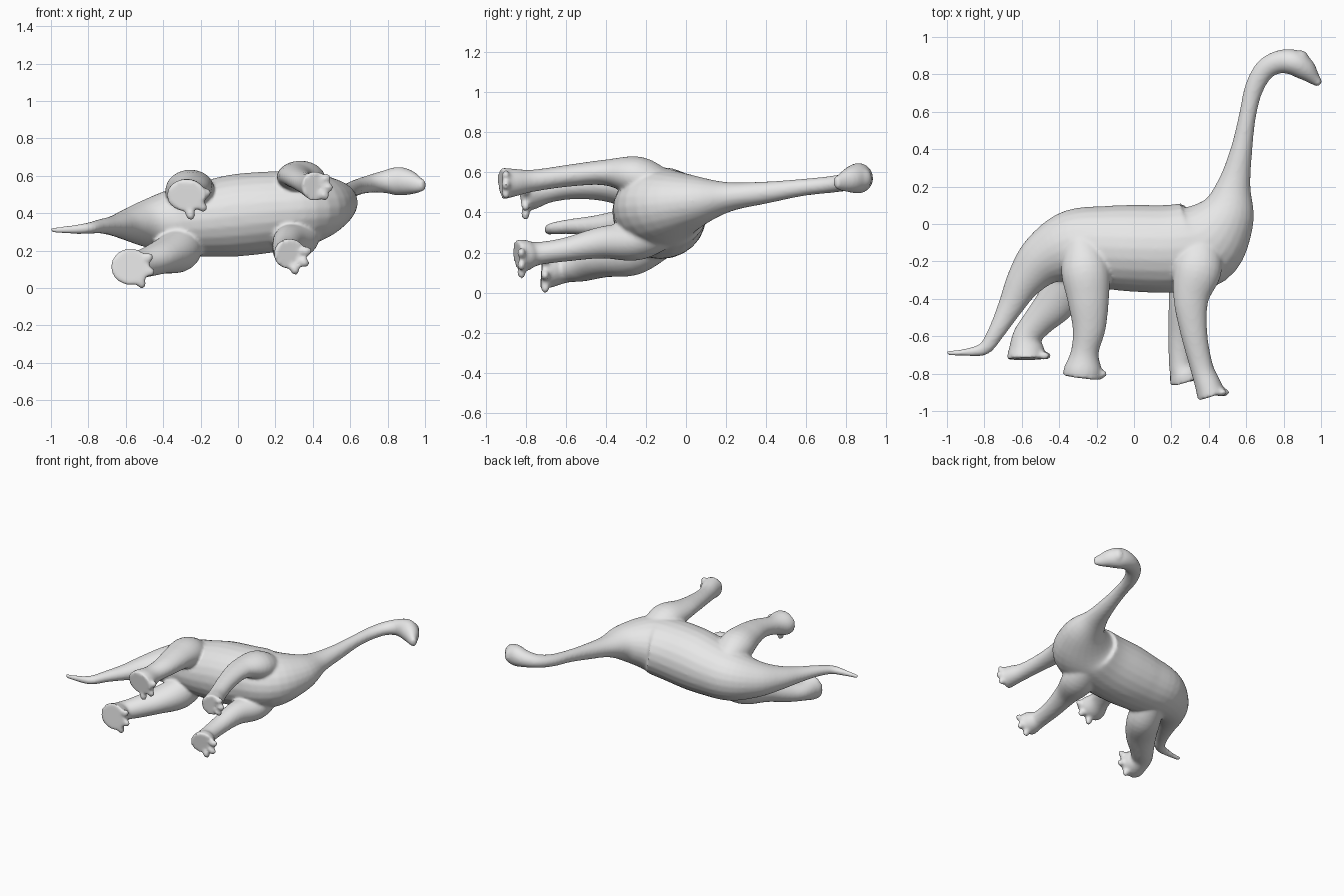
import bpy, bmesh, math
from mathutils import Vector, Matrix

if "Cube" in bpy.data.objects:
    bpy.data.objects.remove(bpy.data.objects["Cube"], do_unlink=True)

SIDES, STEPS = 24, 5


def spline(keys):
    """Catmull-Rom samples through (x, y, z, depth, width) keys."""
    k = [keys[0]] + keys + [keys[-1]]
    out = []
    for i in range(1, len(k) - 2):
        for s in range(STEPS):
            t = s / STEPS
            out.append([0.5 * (2 * b + (c - a) * t + (2 * a - 5 * b + 4 * c - d) * t * t
                               + (3 * b - a - 3 * c + d) * t ** 3)
                        for a, b, c, d in zip(*k[i - 1:i + 3])])
    return out + [list(keys[-1])]


def tube(bm, keys):
    """Closed tube of elliptical rings; width lies along z, depth across the path."""
    pts = spline(keys)
    pos = [Vector(p[:3]) for p in pts]
    rings = []
    for i, p in enumerate(pts):
        t = (pos[min(i + 1, len(pos) - 1)] - pos[max(i - 1, 0)]).normalized()
        u = t.cross(Vector((0, 0, 1))).normalized()
        v = u.cross(t)
        rings.append([bm.verts.new(pos[i] + u * p[3] * math.cos(a) + v * p[4] * math.sin(a))
                      for a in (2 * math.pi * j / SIDES for j in range(SIDES))])
    for a, b in zip(rings, rings[1:]):
        for j in range(SIDES):
            n = (j + 1) % SIDES
            bm.faces.new((a[j], a[n], b[n], b[j]))
    bm.faces.new(rings[0][::-1])
    bm.faces.new(rings[-1])


def blob(bm, centre, size, angle=0):
    """Ellipsoid turned about the y axis."""
    m = Matrix.Translation(centre) @ Matrix.Rotation(angle, 4, 'Y') @ Matrix.Diagonal((*size, 1))
    bmesh.ops.create_uvsphere(bm, u_segments=16, v_segments=10, radius=1, matrix=m)


# Tail, trunk, neck and head
trunk = [
    (-1.0, -.69, .31, .012, .014), (-.9, -.686, .312, .02, .022),
    (-.80, -.665, .32, .036, .03), (-.735, -.575, .33, .046, .038),
    (-.66, -.44, .333, .068, .055), (-.585, -.305, .338, .10, .085),
    (-.48, -.19, .345, .145, .13), (-.33, -.125, .357, .20, .18),
    (-.15, -.125, .372, .222, .205), (0, -.13, .39, .232, .22),
    (.20, -.132, .41, .235, .215), (.37, -.10, .43, .235, .195),
    (.49, .04, .455, .16, .135), (.535, .21, .478, .09, .075),
    (.575, .40, .50, .058, .055), (.607, .58, .525, .046, .043),
    (.64, .72, .54, .05, .042), (.695, .82, .555, .056, .046),
    (.77, .865, .567, .061, .058), (.85, .865, .572, .068, .076),
    (.91, .83, .565, .062, .068), (.96, .78, .553, .036, .046),
    (.995, .747, .55, .018, .028)]

# Legs: keys, toe direction in the sole, sole centre, reach
legs = [
    ([(-.28, -.12, .46, .10, .10), (-.26, -.25, .52, .13, .11), (-.245, -.40, .54, .112, .085),
      (-.24, -.55, .535, .09, .068), (-.262, -.68, .515, .074, .064),
      (-.272, -.77, .50, .10, .085), (-.278, -.82, .495, .105, .085)], -35, .115),
    ([(.36, -.10, .52, .10, .08), (.34, -.24, .58, .13, .10), (.305, -.40, .60, .095, .065),
      (.32, -.58, .585, .072, .055), (.36, -.76, .56, .062, .055),
      (.395, -.86, .55, .07, .07), (.415, -.918, .545, .078, .08)], -5, .075),
    ([(.34, -.12, .32, .10, .10), (.31, -.25, .26, .12, .10), (.27, -.42, .25, .085, .08),
      (.25, -.60, .215, .068, .06), (.25, -.74, .195, .064, .058),
      (.268, -.80, .187, .08, .078), (.28, -.84, .182, .09, .08)], -32, .095),
    ([(-.28, -.14, .26, .10, .10), (-.32, -.27, .20, .12, .115), (-.41, -.41, .165, .11, .09),
      (-.51, -.52, .13, .085, .075), (-.57, -.60, .117, .078, .068),
      (-.575, -.68, .113, .098, .09), (-.575, -.722, .115, .105, .10)], -15, .115)]

bm = bmesh.new()
tube(bm, trunk)
for keys, toe_angle, reach in legs:
    tube(bm, keys)
    # Three toes spread along the front edge of the sole
    x, y, z = keys[-1][:3]
    for spread in (-42, 0, 42):
        a = math.radians(toe_angle + spread)
        r = reach - .012
        blob(bm, (x + r * math.cos(a), y + .018, z + r * math.sin(a)), (.034, .022, .026), -a)

# Brow bump and belly swelling
blob(bm, (.89, .885, .57), (.045, .045, .055))
blob(bm, (.04, -.2, .395), (.24, .165, .19))
bmesh.ops.recalc_face_normals(bm, faces=bm.faces)

mesh = bpy.data.meshes.new("long_necked_dinosaur")
bm.to_mesh(mesh)
bm.free()
body = bpy.data.objects.new("long_necked_dinosaur", mesh)
bpy.context.collection.objects.link(body)

# Fuse the parts into a single soft skin
remesh = body.modifiers.new("fuse", 'REMESH')
remesh.mode = 'VOXEL'
remesh.voxel_size = .01
soften = body.modifiers.new("soften", 'SMOOTH')
soften.factor = .5
soften.iterations = 7

bpy.ops.object.select_all(action='DESELECT')
body.select_set(True)
bpy.context.view_layer.objects.active = body
for name in ("fuse", "soften"):
    bpy.ops.object.modifier_apply(modifier=name)

# Plain grey skin
grey = bpy.data.materials.new("plain_grey")
grey.use_nodes = True
colour = (.8, .8, .8, 1)
grey.diffuse_color = colour
grey.node_tree.nodes["Principled BSDF"].inputs["Base Color"].default_value = colour
body.data.materials.clear()
body.data.materials.append(grey)
bpy.ops.object.shade_smooth_by_angle(angle=math.radians(50))

# Rest the lowest point on the ground
low = min(v.co.z for v in body.data.vertices)
for v in body.data.vertices:
    v.co.z -= low
